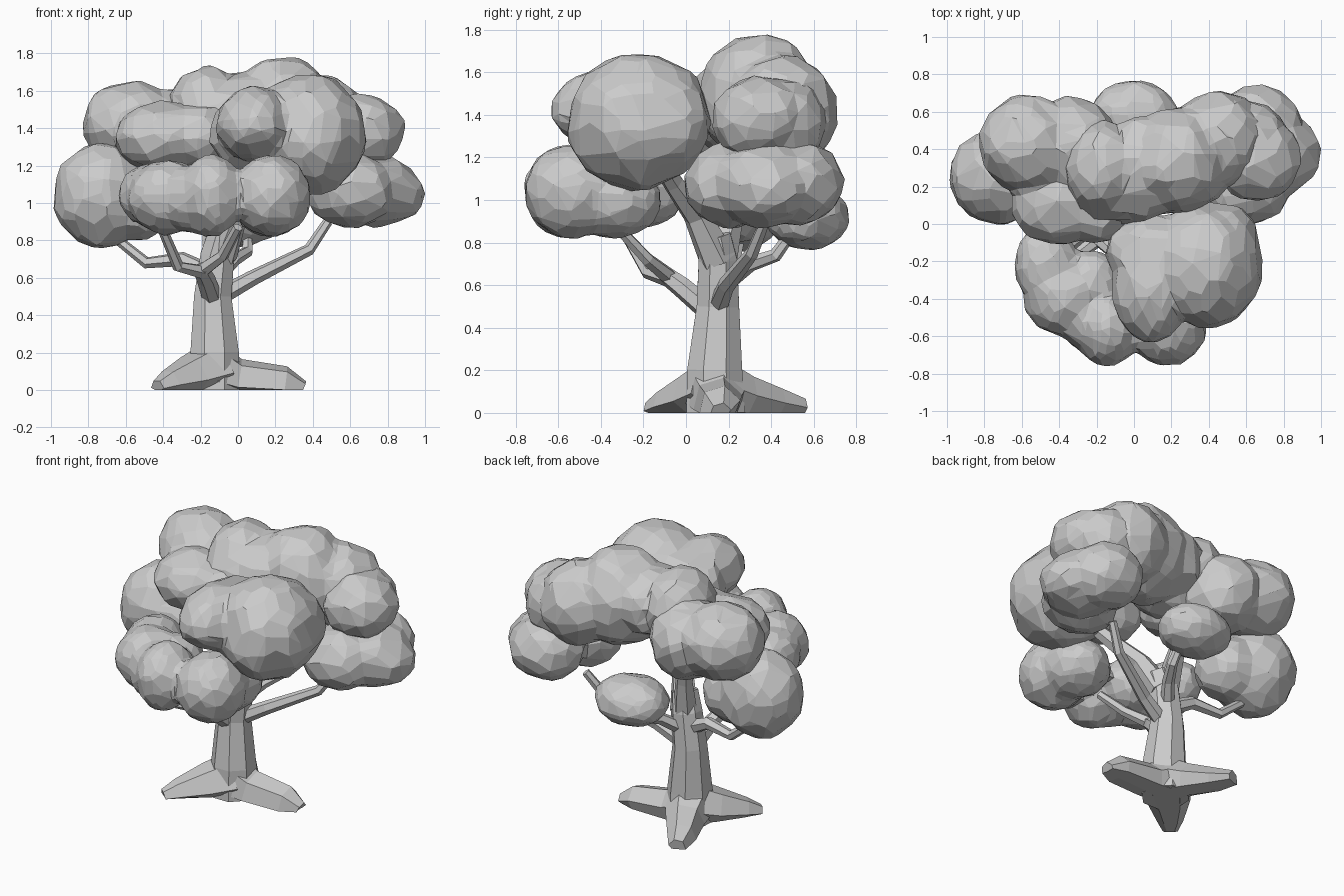
import bpy, bmesh, math
from mathutils import Vector, Matrix, noise

if "Cube" in bpy.data.objects:
    bpy.data.objects.remove(bpy.data.objects["Cube"])


def make_object(name, bm):
    mesh = bpy.data.meshes.new(name)
    bmesh.ops.recalc_face_normals(bm, faces=bm.faces)
    bm.to_mesh(mesh)
    bm.free()
    obj = bpy.data.objects.new(name, mesh)
    bpy.context.collection.objects.link(obj)
    return obj


def limb(name, points, sides=6):
    """Faceted tapering tube through (x, y, z, radius) points, flat on the ground."""
    bm = bmesh.new()
    pts = [Vector(p[:3]) for p in points]
    last = len(pts) - 1
    rings, prev, side = [], None, None
    for i, p in enumerate(pts):
        t = (pts[min(i + 1, last)] - pts[max(i - 1, 0)]).normalized()
        if side is None:
            side = t.orthogonal().normalized()
        else:
            side = (prev.rotation_difference(t) @ side).normalized()
        prev = t
        up = t.cross(side)
        ring = []
        for k in range(sides):
            a = math.tau * (k + 0.5) / sides
            co = p + points[i][3] * (math.cos(a) * side + math.sin(a) * up)
            co.z = max(co.z, 0)
            ring.append(bm.verts.new(co))
        rings.append(ring)
    for a, b in zip(rings, rings[1:]):
        for k in range(sides):
            n = (k + 1) % sides
            bm.faces.new((a[k], a[n], b[n], b[k]))
    bm.faces.new(rings[0][::-1])
    bm.faces.new(rings[-1])
    return make_object(name, bm)


def foliage(name, lobes, ratio=0.09, lumps=2.2):
    """Lumpy balls (x, y, z, rx, ry, rz) fused together and cut down to flat facets."""
    bm = bmesh.new()
    for i, (x, y, z, rx, ry, rz) in enumerate(lobes):
        new = bmesh.ops.create_icosphere(bm, subdivisions=4, radius=1)["verts"]
        for v in new:
            shift = Vector((i * 7.3, x * 9, y * 9))
            v.co *= 1.0 + 0.07 * noise.noise(v.co * lumps + shift) \
                + 0.05 * noise.noise(v.co * lumps * 2 + shift)
        bmesh.ops.transform(bm, verts=new, matrix=Matrix.Translation((x, y, z))
                            @ Matrix.Diagonal((rx, ry, rz, 1)))
    obj = make_object(name, bm)
    m = obj.modifiers.new("fuse", 'REMESH')
    m.mode, m.voxel_size = 'VOXEL', 0.025
    m = obj.modifiers.new("soften", 'SMOOTH')
    m.factor, m.iterations = 0.5, 4
    m = obj.modifiers.new("facet", 'DECIMATE')
    m.ratio = ratio * 0.7
    m = obj.modifiers.new("merge_flat", 'DECIMATE')
    m.decimate_type, m.angle_limit = 'DISSOLVE', math.radians(10)
    return obj


# Trunk
limb("trunk", [(-.13, .14, 0, .15), (-.125, .135, .2, .14), (-.135, .15, .5, .108),
               (-.11, .15, .72, .098), (-.08, .13, .84, .085)], 8)

# Roots
limb("root_front_left", [(-.13, .14, .1, .16), (-.25, .03, .06, .13),
                         (-.37, -.1, .03, .08), (-.43, -.17, .01, .045)])
limb("root_right", [(-.13, .14, .1, .16), (.0, .15, .05, .12),
                    (.25, .16, .03, .1), (.35, .165, 0, .05)])
limb("root_back", [(-.13, .14, .1, .16), (-.19, .28, .06, .12),
                   (-.27, .43, .03, .09), (-.32, .55, .015, .055)])

# Branches
limb("branch_crown_front", [(-.09, .15, .72, .09), (-.01, .05, .93, .065),
                            (.12, -.06, 1.08, .05), (.26, -.15, 1.22, .04)])
limb("branch_crown_back", [(-.11, .16, .7, .08), (-.14, .22, .95, .055), (-.2, .28, 1.2, .045)])
limb("branch_right", [(-.1, .15, .5, .05), (.08, .19, .6, .042),
                      (.38, .31, .75, .032), (.48, .37, .9, .026)])
limb("branch_left", [(-.14, .16, .62, .05), (-.3, .19, .7, .04),
                     (-.49, .22, .68, .032), (-.64, .25, .8, .026)])
limb("branch_front", [(-.13, .12, .47, .055), (-.17, -.02, .59, .05),
                      (-.2, -.1, .65, .042)])
limb("branch_front_left", [(-.19, -.08, .63, .04), (-.32, -.18, .66, .032), (-.4, -.29, .85, .026)])
limb("branch_front_right", [(-.19, -.08, .64, .04), (-.08, -.18, .72, .032), (0, -.32, .87, .026)])
limb("branch_back", [(-.12, .17, .6, .045), (-.02, .3, .7, .038), (.05, .42, .74, .032),
                     (.05, .5, .85, .026)])

# Low foliage
foliage("foliage_low_left", [(-.73, .25, 1.04, .26, .25, .28), (-.54, .24, 1.0, .2, .2, .2)])
foliage("foliage_low_back", [(.0, .57, .92, .24, .2, .155)], .18)
foliage("foliage_low_right", [(.6, .21, 1.07, .24, .22, .2), (.66, .52, 1.08, .24, .22, .2),
                              (.72, .37, 1.07, .24, .25, .2), (.84, .38, 1.05, .16, .18, .15)])
foliage("foliage_low_front", [(.18, -.53, 1.04, .21, .23, .22), (.17, -.34, 1.0, .2, .22, .18),
                              (-.14, -.56, 1.04, .17, .2, .22), (-.37, -.39, 1.03, .22, .21, .2),
                              (-.24, -.5, 1.02, .17, .18, .18), (-.47, -.22, 1.04, .17, .22, .17),
                              (-.23, -.32, 1.02, .17, .18, .17)], .2, 3.5)

# Upper foliage
foliage("foliage_top_front", [(.38, -.22, 1.37, .31, .33, .32), (.09, -.34, 1.42, .21, .29, .2),
                              (.1, -.15, 1.37, .25, .2, .23), (.48, -.08, 1.36, .18, .19, .22)])
foliage("foliage_top_left", [(-.57, .43, 1.41, .26, .26, .24), (-.4, .13, 1.35, .26, .24, .19),
                             (-.33, .42, 1.36, .25, .26, .25), (-.2, .12, 1.36, .2, .22, .18)])
foliage("foliage_top_centre", [(.24, .34, 1.47, .29, .28, .31), (-.1, .22, 1.43, .26, .23, .22),
                               (-.17, .3, 1.5, .2, .25, .23), (.05, .3, 1.48, .24, .28, .22),
                               (.45, .45, 1.41, .26, .26, .27)])
foliage("foliage_upper_right", [(.66, .35, 1.38, .23, .23, .2), (.6, .46, 1.36, .22, .2, .22)])
